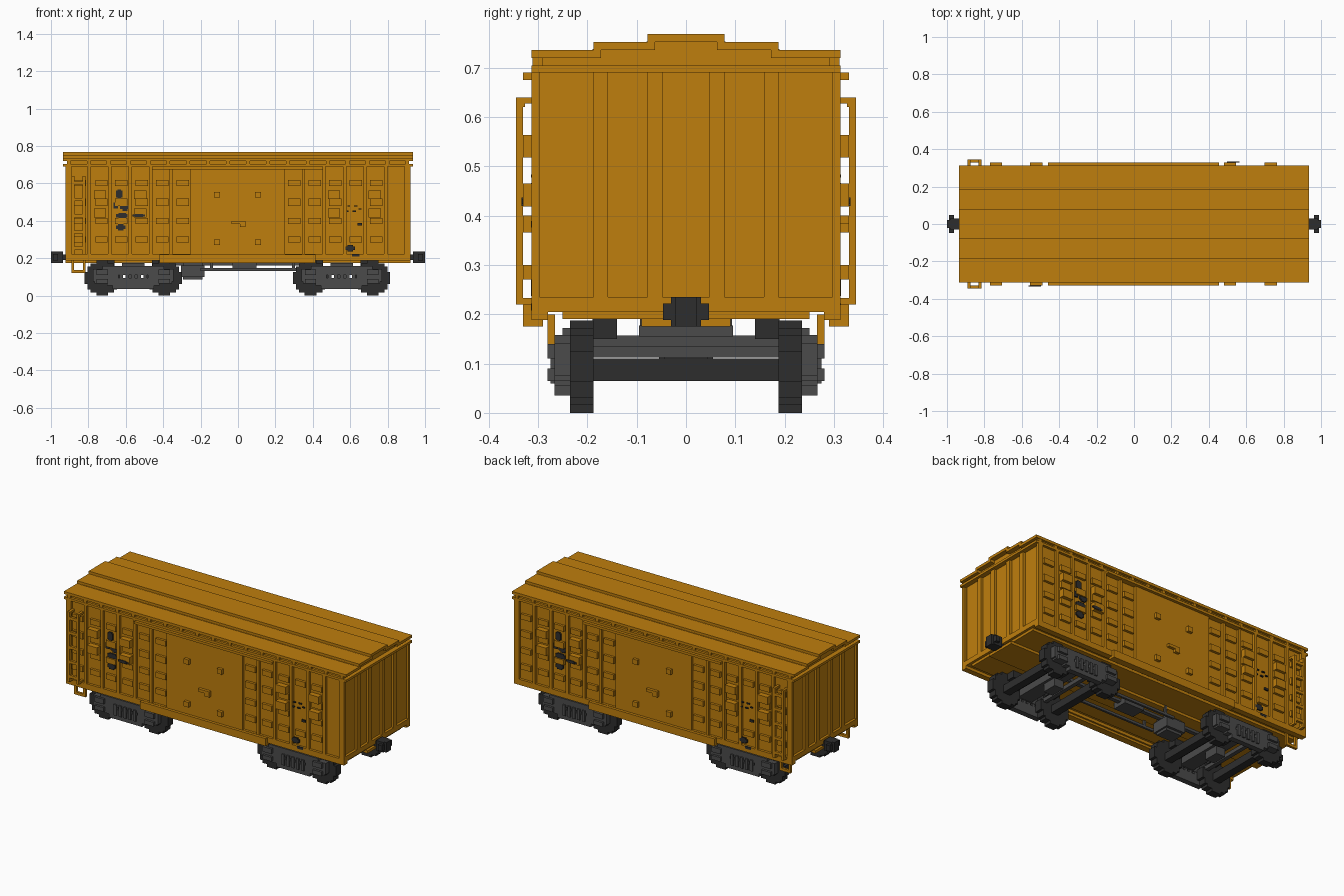
import bpy, bmesh

if "Cube" in bpy.data.objects:
    bpy.data.objects.remove(bpy.data.objects["Cube"], do_unlink=True)


def material(name, rgb):
    m = bpy.data.materials.new(name)
    m.use_nodes = True
    m.diffuse_color = (*rgb, 1)
    bsdf = next(n for n in m.node_tree.nodes if n.type == 'BSDF_PRINCIPLED')
    bsdf.inputs["Base Color"].default_value = (*rgb, 1)
    bsdf.inputs["Roughness"].default_value = 0.8
    return m


YELLOW = material("ochre_yellow", (0.52, 0.21, 0.004))
GREY = material("frame_grey", (0.07, 0.07, 0.07))
DARK = material("near_black", (0.027, 0.027, 0.027))


def build(name, boxes, mat, copies="none"):
    """Boxes are (x0, x1, y0, y1, z0, z1). Copies: mirror in y, turn half round z, or mirror in x."""
    flips = {"none": [(1, 1)], "y": [(1, 1), (1, -1)], "turn": [(1, 1), (-1, -1)],
             "x": [(1, 1), (-1, 1)], "xy": [(1, 1), (-1, 1), (1, -1), (-1, -1)]}[copies]
    bm = bmesh.new()
    for x0, x1, y0, y1, z0, z1 in boxes:
        for sx, sy in flips:
            verts = bmesh.ops.create_cube(bm, size=1)["verts"]
            for v in verts:
                v.co.x = sx * (x0 + x1) / 2 + v.co.x * (x1 - x0)
                v.co.y = sy * (y0 + y1) / 2 + v.co.y * (y1 - y0)
                v.co.z = (z0 + z1) / 2 + v.co.z * (z1 - z0)
    me = bpy.data.meshes.new(name)
    bm.to_mesh(me)
    bm.free()
    me.materials.append(mat)
    ob = bpy.data.objects.new(name, me)
    bpy.context.collection.objects.link(ob)
    return ob


# Depths of the side layers
WALL, RIB, PAD, RAIL = 0.298, 0.313, 0.33, 0.345

# Body shell, floor and centre sill
build("body_shell", [(-.907, .907, -WALL, WALL, .205, .722),
                     (-.907, .907, -.19, .19, .72, .738),
                     (-.907, .907, -.08, .08, .735, .753)], YELLOW)
build("floor", [(-.907, .907, -.25, .25, .19, .206)], YELLOW)
build("centre_sill", [(-.922, .922, -.09, .09, .175, .191)], YELLOW)
build("side_sill", [(-.922, .922, .28, RIB, .188, .222)], YELLOW, "y")

# Stepped roof with overhanging edges
build("roof", [(-.936, .936, .172, RIB, .72, .736),
               (-.936, .936, .0625, .188, .736, .752)], YELLOW, "y")
build("roof_ridge", [(-.936, .936, -.078, .078, .752, .768)], YELLOW)
build("eave_rim", [(-.936, .936, .29, RIB, .69, .704)], YELLOW, "y")
build("eave_end_rim", [(.9, .936, -RIB, RIB, .69, .704)], YELLOW, "x")
build("eave_brackets", [(-.905 + i * .1065 - .01, -.905 + i * .1065 + .01, .29, RIB - .002, .70, .722)
                        for i in range(18)], YELLOW, "y")

# Side ribs
rib_x = [-.90, -.795, -.685, -.577, -.467, -.36, .35, .46, .57, .68, .79, .90]
build("side_ribs", [(x - .009, x + .009, .29, RIB, .2, .692) for x in rib_x], YELLOW, "y")

# Raised pads between the ribs
rows = [(.585, .617), (.48, .518), (.383, .415), (.285, .317)]
pads = []
for x in [-.74, -.63, -.52, -.41, -.30, .295, .405, .515, .625, .73, .845]:
    for i, (a, b) in enumerate(rows):
        if x == -.63 and i in (1, 2):
            continue
        pads.append((x - .033, x + .033, .29, RIB, a, b))
build("side_pads", pads, YELLOW, "turn")
build("deep_pads", [(x - .033, x + .033, .29, PAD, a, b) for x in (-.738, -.522, .513, .731)
                    for a, b in ((.518, .563), (.418, .465))], YELLOW, "y")

# Sliding door, its rails, studs and latch
build("door", [(-.255, .25, .29, RIB, .205, .68)], YELLOW, "y")
build("door_rails", [(-.46, .455, .29, PAD, .675, .69),
                     (-.42, .415, .29, PAD, .175, .22)], YELLOW, "y")
build("door_studs", [(x - .016, x + .016, .3, PAD, z - .015, z + .015)
                     for x in (-.113, .107) for z in (.54, .285)], YELLOW, "y")
build("door_latch", [(-.035, .04, -PAD, -.3, .383, .4), (.01, .04, -PAD, -.3, .366, .384)], YELLOW, "turn")

# Corner posts and ribs of the end walls
ends = [(.89, .922, s * y - w, s * y + w, .225, .69)
        for s in (1, -1) for y, w in ((.305, .008), (.173, .015), (.063, .015))]
build("end_ribs", ends, YELLOW, "x")
build("end_sill", [(.89, .922, -RIB, RIB, .205, .235)], YELLOW, "x")

# Ladders and stirrup steps near one end
ladder = [(x, x + .015, PAD, RAIL, .22, .625) for x in (-.89, -.831)]
ladder += [(x, x + .015, .29, PAD, z, z + .013) for x in (-.89, -.831) for z in (.627, .22)]
ladder += [(x, x + .015, PAD - .004, RAIL, .62, .64) for x in (-.89, -.831)]
ladder += [(-.89, -.816, PAD, RAIL, .245 + i * .087, .262 + i * .087) for i in range(5)]
build("ladder", ladder, YELLOW, "y")
build("ladder_pads", [(-.883, -.823, .29, RIB, a, b) for a, b in rows], YELLOW, "y")
build("stirrup_step", [(-.89, -.876, .266, .281, .12, .2), (-.83, -.816, .266, .281, .12, .2),
                       (-.89, -.816, .266, .281, .12, .136)], YELLOW, "y")

# Dark painted plates: (x0, x1, z0, z1)
marks = [(-.652, -.617, .525, .562), (-.644, -.625, .519, .568), (-.665, -.642, .465, .497),
         (-.63, -.582, .462, .484), (-.617, -.592, .453, .492), (-.652, -.59, .417, .437),
         (-.64, -.6, .409, .443), (-.652, -.602, .356, .376), (-.642, -.612, .348, .384),
         (.575, .625, .245, .262), (.585, .615, .237, .27), (.61, .65, .208, .222),
         (.64, .664, .376, .389), (.585, .60, .477, .483), (.62, .64, .477, .483),
         (.58, .592, .448, .455), (.612, .63, .448, .455), (.645, .66, .46, .466)]
build("painted_marks", [(a, b, -RIB - .001, -RIB + .007, c, d) if a > 0 else
                        (a, b, -WALL - .008, -WALL + .001, c, d) for a, b, c, d in marks], DARK, "turn")
build("painted_pad_mark", [(-.552, -.508, -PAD - .004, -PAD + .002, .42, .437),
                           (-.563, -.497, -PAD - .003, -PAD + .002, .424, .433)], DARK, "turn")

# Couplers
build("couplers", [(.9, 1.0, -.016, .016, .19, .22), (.936, .985, -.03, .03, .175, .235),
                   (.962, .988, -.047, .047, .188, .222), (.985, 1.0, -.022, .022, .175, .235)], DARK, "x")

# Wheel outline as stacked steps: half width, half height
U = 1 / 64
steps = [(2, 6), (4, 5), (5, 4), (6, 2)]
wheels, axles, frames, journals, bolsters, blocks, springs = [], [], [], [], [], [], []
for c in (-.56, .554):
    for wx in (c - .166, c + .166):
        wheels += [(wx - a * U, wx + a * U, .188, .235, .094 - b * U, .094 + b * U) for a, b in steps]
        axles.append((wx - .023, wx + .023, -.19, .19, .065, .11))
        # Axle boxes
        journals += [(wx - .03, wx + .03, .235, .281, .065, .09), (wx - .03, wx + .03, .235, .281, .11, .14),
                     (wx - .04, wx + .04, .235, .267, .065, .14)]
    # Side frame with a slotted window
    frames += [(c - .215, c + .215, .235, .267, .11, .142), (c - .165, c + .165, .235, .267, .14, .158),
               (c - .215, c - .08, .235, .267, .075, .112), (c + .08, c + .215, .235, .267, .075, .112),
               (c - .14, c + .14, .235, .267, .055, .094), (c - .11, c + .11, .235, .267, .035, .057),
               (c - .06, c + .06, .2, .25, .155, .172)]
    springs += [(c + i * .032 - .009, c + i * .032 + .009, .238, .275, .06, .125) for i in range(-2, 3)]
    # Cross beams and pivot
    bolsters += [(c - .045, c + .045, -.24, .24, .112, .157), (c - .06, c + .06, -.095, .095, .155, .177),
                 (c - .03, c + .03, -.045, .045, .065, .115)]
    bolsters += [(c + d - .012, c + d + .012, -.19, .19, .112, .135) for d in (-.1, .1)]
    blocks += [(c + d - .03, c + d + .03, .14, .19, .15, .2) for d in (-.13, .13)]
build("wheels", wheels, DARK, "y")
build("axles", axles, DARK)
build("truck_side_frames", frames, GREY, "y")
build("truck_axle_boxes", journals, GREY, "y")
build("truck_springs", springs, GREY, "y")
build("truck_bolsters", bolsters, GREY)
build("brake_blocks", blocks, DARK, "y")

# Brake gear under the floor
build("brake_cylinder", [(-.305, -.18, -.055, .055, .1, .16), (-.295, -.19, -.04, .04, .085, .175),
                         (-.27, -.21, -.03, .03, .17, .192)], GREY)
build("brake_valve", [(-.03, .1, -.045, .045, .14, .18), (-.01, .08, -.03, .03, .175, .192)], GREY)
build("brake_rods", [(-.2, .33, .08, .093, .132, .147), (.29, .305, .08, .093, .132, .192),
                     (-.15, -.135, .08, .093, .132, .192)], GREY, "y")
build("pipe", [(-.45, .45, -.012, .012, .16, .176)], GREY)
